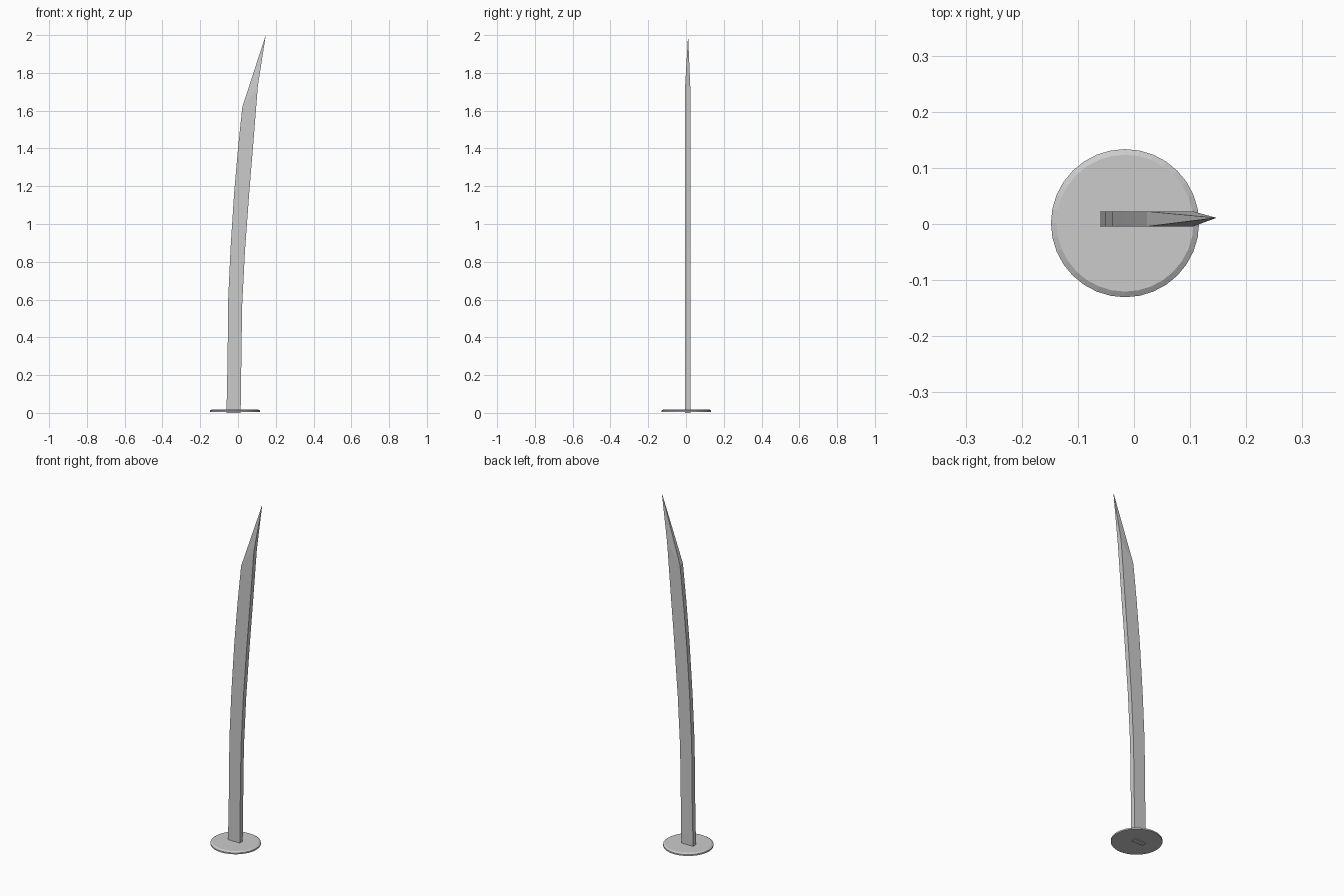
import bpy, bmesh, math

if "Cube" in bpy.data.objects:
    bpy.data.objects.remove(bpy.data.objects["Cube"])


def make_object(name, bm):
    bmesh.ops.recalc_face_normals(bm, faces=bm.faces)
    mesh = bpy.data.meshes.new(name)
    bm.to_mesh(mesh)
    bm.free()
    obj = bpy.data.objects.new(name, mesh)
    bpy.context.collection.objects.link(obj)
    return obj


def loft(bm, rings):
    """Bridge consecutive equal-sized vertex rings with quads."""
    for a, b in zip(rings, rings[1:]):
        n = len(a)
        for i in range(n):
            j = (i + 1) % n
            bm.faces.new((a[i], a[j], b[j], b[i]))


# Blade: rectangular section swept along a curve, closed by a slanted point
# Each station: back x, back z, edge x, edge z
stations = [
    (-0.061, 0.0, 0.014, 0.0),
    (-0.055, 0.30, 0.018, 0.30),
    (-0.052, 0.60, 0.022, 0.57),
    (-0.039, 0.88, 0.037, 0.86),
    (-0.020, 1.17, 0.059, 1.16),
    (0.001, 1.41, 0.082, 1.44),
    (0.023, 1.62, 0.105, 1.73),
]
Y0, Y1 = -0.0045, 0.0225
bm = bmesh.new()
rings = [[bm.verts.new(p) for p in ((bx, Y0, bz), (ex, Y0, ez), (ex, Y1, ez), (bx, Y1, bz))]
         for bx, bz, ex, ez in stations]
loft(bm, rings)
bm.faces.new(rings[0])
tip = bm.verts.new((0.147, 0.011, 2.0))
for i in range(4):
    bm.faces.new((rings[-1][i], rings[-1][(i + 1) % 4], tip))
make_object("blade", bm)

# Guard: thin round disc with a chamfered upper rim
SIDES = 32
CX, CY = -0.016, 0.0015
profile = [(0.132, 0.004), (0.132, 0.012), (0.122, 0.018)]
bm = bmesh.new()
rings = []
for r, z in profile:
    angles = [2 * math.pi * i / SIDES for i in range(SIDES)]
    rings.append([bm.verts.new((CX + r * math.cos(a), CY + r * math.sin(a), z)) for a in angles])
loft(bm, rings)
bm.faces.new(rings[0])
bm.faces.new(rings[-1])
make_object("guard", bm)
